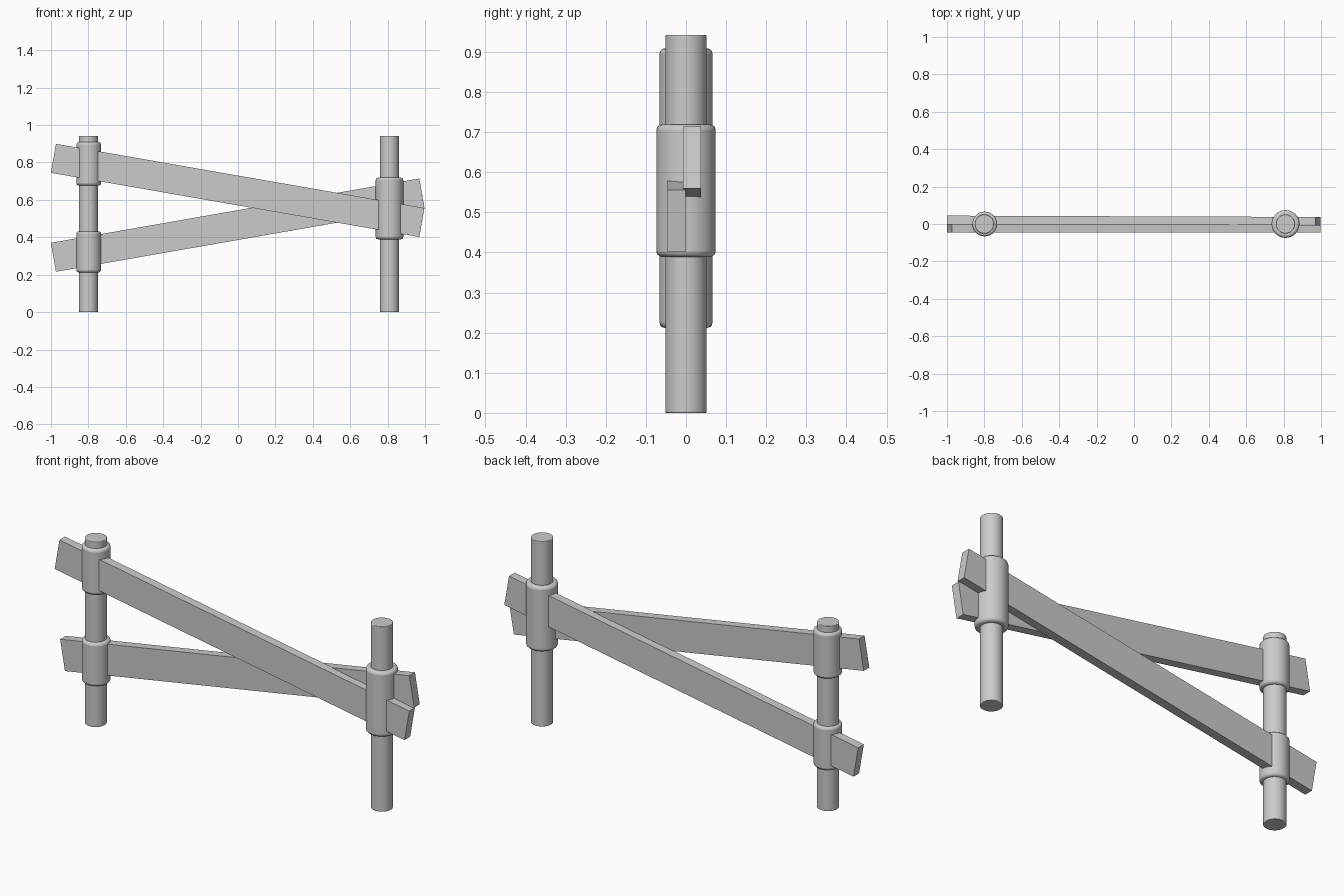
import bpy, bmesh, math
from mathutils import Vector, Matrix

if "Cube" in bpy.data.objects:
    bpy.data.objects.remove(bpy.data.objects["Cube"])


def finish(name, bm, bevel, smooth):
    mesh = bpy.data.meshes.new(name)
    bm.to_mesh(mesh)
    bm.free()
    obj = bpy.data.objects.new(name, mesh)
    bpy.context.collection.objects.link(obj)
    if bevel:
        mod = obj.modifiers.new("rounded_rim", 'BEVEL')
        mod.width = bevel
        mod.segments = 3
        mod.limit_method = 'ANGLE'
        mod.angle_limit = math.radians(40)
    if smooth:
        bpy.ops.object.select_all(action='DESELECT')
        obj.select_set(True)
        bpy.context.view_layer.objects.active = obj
        bpy.ops.object.shade_smooth_by_angle(angle=math.radians(35))
    return obj


def cylinder(name, x, radius, z0, z1, bevel):
    bm = bmesh.new()
    bmesh.ops.create_cone(bm, cap_ends=True, segments=48, radius1=radius,
                          radius2=radius, depth=z1 - z0,
                          matrix=Matrix.Translation((x, 0, (z0 + z1) / 2)))
    return finish(name, bm, bevel, True)


def plank(name, start, end, width=0.157, thick=0.045):
    # Box stretched between two end-face centres, upright edge in the xz plane
    a, b = Vector(start), Vector(end)
    along = (b - a).normalized()
    side = Vector((0, 0, 1)).cross(along).normalized()
    up = along.cross(side)
    rot = Matrix((along, side, up)).transposed().to_4x4()
    size = Matrix.Diagonal(((b - a).length, thick, width, 1))
    bm = bmesh.new()
    bmesh.ops.create_cube(bm, size=1,
                          matrix=Matrix.Translation((a + b) / 2) @ rot @ size)
    return finish(name, bm, 0, False)


# Upright posts
cylinder("left_post", -0.80, 0.051, 0, 0.942, 0.003)
cylinder("right_post", 0.81, 0.051, 0, 0.942, 0.003)

# Rope-like collars holding the rails to the posts
cylinder("left_upper_collar", -0.798, 0.066, 0.677, 0.909, 0.013)
cylinder("left_lower_collar", -0.798, 0.066, 0.212, 0.432, 0.013)
cylinder("right_collar", 0.81, 0.074, 0.389, 0.719, 0.014)

# Crossing rails, front one falling and back one rising to the right
plank("front_rail", (-0.987, -0.022, 0.822), (0.983, -0.024, 0.479))
plank("back_rail", (-0.987, 0.022, 0.293), (0.983, 0.015, 0.637))
